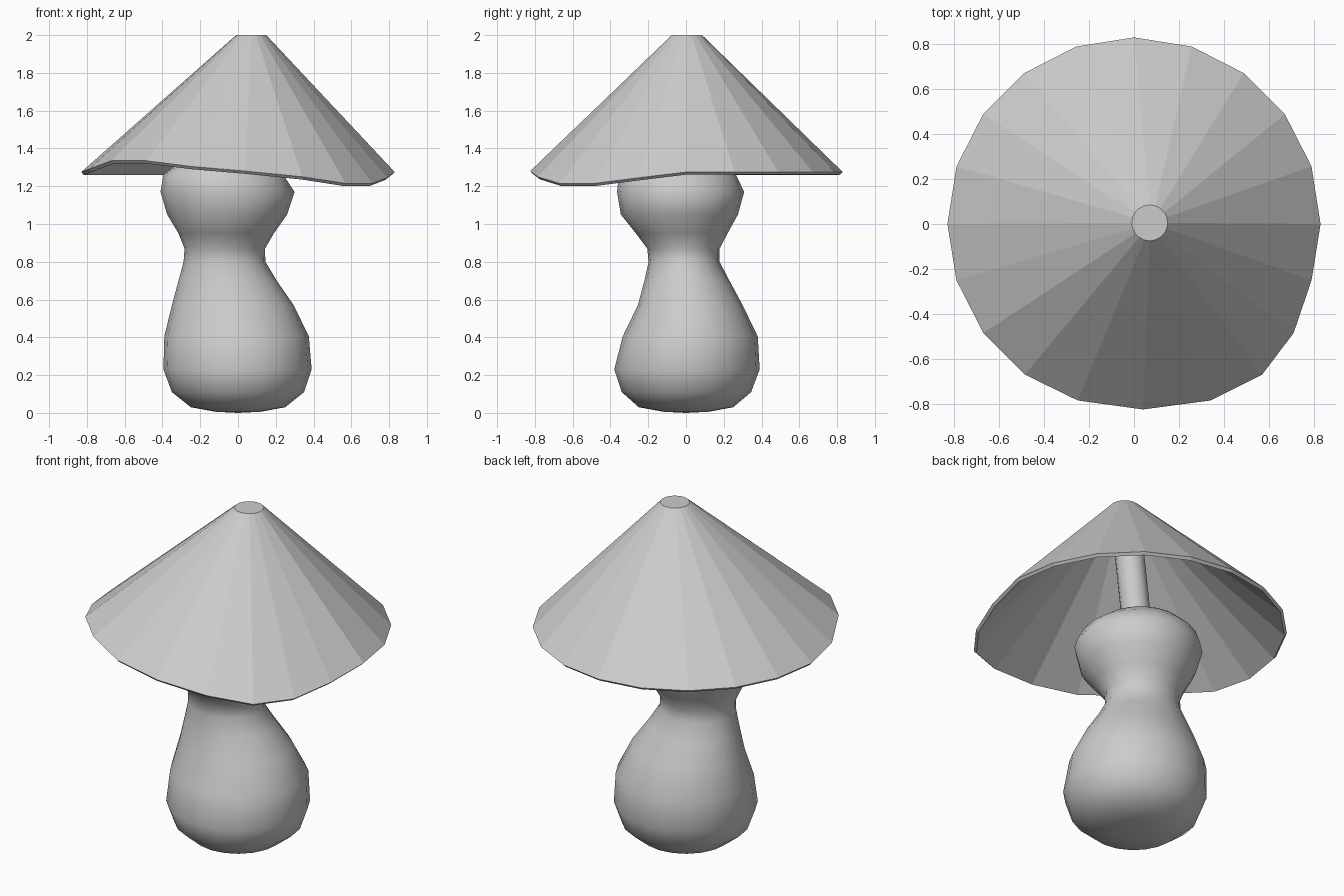
import bpy, bmesh, math
from mathutils import Vector

if "Cube" in bpy.data.objects:
    bpy.data.objects.remove(bpy.data.objects["Cube"])


def add_object(name, bm, smooth):
    bmesh.ops.recalc_face_normals(bm, faces=bm.faces[:])
    mesh = bpy.data.meshes.new(name)
    bm.to_mesh(mesh)
    bm.free()
    for p in mesh.polygons:
        p.use_smooth = smooth
    obj = bpy.data.objects.new(name, mesh)
    bpy.context.collection.objects.link(obj)
    return obj


def bridge(bm, a, b):
    n = len(a)
    for i in range(n):
        bm.faces.new((a[i], a[(i + 1) % n], b[(i + 1) % n], b[i]))


def ellipse(bm, cx, cy, z, rx, ry, n):
    return [bm.verts.new((cx + rx * math.cos(math.tau * i / n),
                          cy + ry * math.sin(math.tau * i / n), z)) for i in range(n)]


# lopsided pottery body: (z, left, right, front, back) extents of each ring
extents = [
    (0.006, -0.12, 0.12, -0.12, 0.12),
    (0.03, -0.25, 0.25, -0.25, 0.25),
    (0.11, -0.35, 0.35, -0.34, 0.345),
    (0.23, -0.395, 0.39, -0.38, 0.39),
    (0.405, -0.39, 0.375, -0.335, 0.38),
    (0.57, -0.35, 0.295, -0.255, 0.30),
    (0.70, -0.315, 0.205, -0.22, 0.23),
    (0.80, -0.288, 0.145, -0.198, 0.178),
    (0.87, -0.283, 0.143, -0.205, 0.178),
    (0.95, -0.315, 0.19, -0.265, 0.22),
    (1.05, -0.375, 0.26, -0.345, 0.275),
    (1.17, -0.41, 0.30, -0.365, 0.308),
    (1.26, -0.395, 0.24, -0.355, 0.265),
    (1.32, -0.32, 0.16, -0.28, 0.20),
    (1.345, -0.20, 0.07, -0.15, 0.10),
]
bm = bmesh.new()
rings = [ellipse(bm, (l + r) / 2, (f + b) / 2, z, (r - l) / 2, (b - f) / 2, 20)
         for z, l, r, f, b in extents]
for a, b in zip(rings, rings[1:]):
    bridge(bm, a, b)
for ring, z in ((rings[0], 0.0), (rings[-1], 1.352)):
    c = sum((v.co for v in ring), Vector()) / len(ring)
    tip = bm.verts.new((c.x, c.y, z))
    for i in range(len(ring)):
        bm.faces.new((ring[i], ring[(i + 1) % len(ring)], tip))
add_object("body", bm, True)

# slightly leaning stem between body and shade
bm = bmesh.new()
low = ellipse(bm, -0.04, -0.02, 1.30, 0.08, 0.08, 16)
high = ellipse(bm, 0.07, 0.005, 1.985, 0.08, 0.08, 16)
bridge(bm, low, high)
bm.faces.new(low)
bm.faces.new(high)
stem = add_object("stem", bm, False)
bpy.context.view_layer.objects.active = stem
stem.select_set(True)
bpy.ops.object.shade_smooth_by_angle(angle=math.radians(40))

# faceted conical shade: regular rim with a warped front part
N = 20
warped = {11: (-0.79, -0.25, 1.29), 12: (-0.67, -0.485, 1.335),
          13: (-0.485, -0.67, 1.335), 14: (-0.25, -0.785, 1.305),
          15: (0.04, -0.825, 1.28), 16: (0.34, -0.785, 1.25),
          17: (0.57, -0.67, 1.215), 18: (0.71, -0.485, 1.215),
          19: (0.79, -0.25, 1.245)}
bm = bmesh.new()
rim = ellipse(bm, 0, 0, 1.275, 0.83, 0.83, N)
for i, co in warped.items():
    rim[i].co = co
top = ellipse(bm, 0.07, 0.005, 2.0, 0.08, 0.08, N)
bridge(bm, rim, top)
bm.faces.new(top)
shade = add_object("shade", bm, False)
if shade.data.polygons[-1].normal.z < 0:
    shade.data.flip_normals()
thick = shade.modifiers.new("thickness", 'SOLIDIFY')
thick.thickness = 0.02
thick.offset = -1
